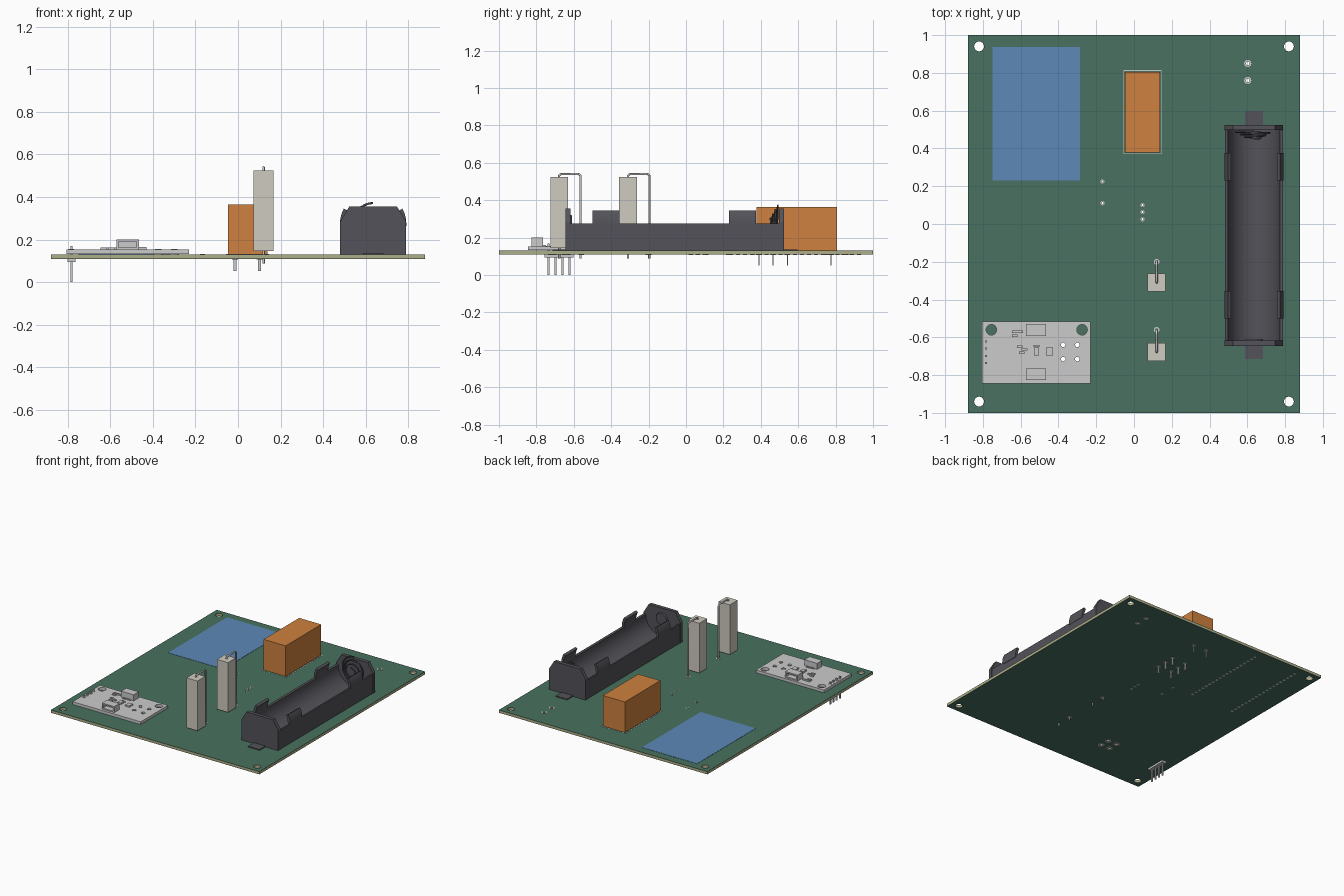
import bpy, bmesh, math
from mathutils import Matrix, Vector

if "Cube" in bpy.data.objects:
    bpy.data.objects.remove(bpy.data.objects["Cube"])


def mat(name, c):
    m = bpy.data.materials.new(name)
    m.diffuse_color = (*c, 1)
    m.use_nodes = True
    m.node_tree.nodes["Principled BSDF"].inputs["Base Color"].default_value = m.diffuse_color
    return m


GREEN = mat("solder_mask", (0.065, 0.165, 0.115))
TAN = mat("board_core", (0.42, 0.42, 0.25))
ORANGE = mat("relay_orange", (0.62, 0.22, 0.05))
BLUE = mat("keepout_blue", (0.11, 0.25, 0.48))
DARK = mat("holder_plastic", (0.085, 0.085, 0.1))
CEMENT = mat("cement", (0.62, 0.6, 0.53))


def finish(name, bm, material=None, smooth=False):
    bmesh.ops.recalc_face_normals(bm, faces=bm.faces[:])
    me = bpy.data.meshes.new(name)
    bm.to_mesh(me)
    bm.free()
    ob = bpy.data.objects.new(name, me)
    bpy.context.collection.objects.link(ob)
    if material:
        me.materials.append(material)
    if smooth:
        bpy.ops.object.select_all(action='DESELECT')
        ob.select_set(True)
        bpy.context.view_layer.objects.active = ob
        bpy.ops.object.shade_smooth_by_angle(angle=math.radians(35))
    return ob


def box(bm, x0, x1, y0, y1, z0, z1):
    m = Matrix.Translation(((x0 + x1) / 2, (y0 + y1) / 2, (z0 + z1) / 2))
    bmesh.ops.create_cube(bm, size=1, matrix=m @ Matrix.Diagonal((x1 - x0, y1 - y0, z1 - z0, 1)))


def cyl(bm, x, y, r, z0, z1, n=24):
    bmesh.ops.create_cone(bm, cap_ends=True, segments=n, radius1=r, radius2=r, depth=z1 - z0,
                          matrix=Matrix.Translation((x, y, (z0 + z1) / 2)))


def boxes(name, items, material=None):
    bm = bmesh.new()
    for b in items:
        box(bm, *b)
    return finish(name, bm, material)


def prism(bm, pts, y0, y1):
    # extrude an x-z profile along y
    f = bm.faces.new([bm.verts.new((x, y0, z)) for x, z in pts])
    g = bmesh.ops.extrude_face_region(bm, geom=[f])
    bmesh.ops.translate(bm, vec=(0, y1 - y0, 0),
                        verts=[v for v in g["geom"] if isinstance(v, bmesh.types.BMVert)])


def ring(bm, x, y, ro, ri, z0, z1, n=24):
    loops = []
    for r, z in ((ro, z0), (ro, z1), (ri, z1), (ri, z0)):
        loops.append([bm.verts.new((x + r * math.cos(2 * math.pi * i / n),
                                    y + r * math.sin(2 * math.pi * i / n), z)) for i in range(n)])
    for a in range(4):
        p, q = loops[a], loops[(a + 1) % 4]
        for i in range(n):
            bm.faces.new((p[i], p[(i + 1) % n], q[(i + 1) % n], q[i]))


def drill(obs, holes):
    bm = bmesh.new()
    for x, y, r in holes:
        cyl(bm, x, y, r, 0.05, 0.25)
    cutter = finish("drill_cutter", bm)
    cutter.hide_render = True
    for ob in obs:
        md = ob.modifiers.new("holes", 'BOOLEAN')
        md.operation, md.solver, md.object = 'DIFFERENCE', 'EXACT', cutter
        bpy.context.view_layer.objects.active = ob
        bpy.ops.object.modifier_apply(modifier=md.name)
    bpy.data.objects.remove(cutter)


def wire(name, pts, r, cyclic=False):
    cu = bpy.data.curves.new(name, 'CURVE')
    cu.dimensions, cu.bevel_depth, cu.bevel_resolution, cu.use_fill_caps = '3D', r, 2, True
    sp = cu.splines.new('POLY')
    sp.points.add(len(pts) - 1)
    for p, c in zip(sp.points, pts):
        p.co = (*c, 1)
    ob = bpy.data.objects.new(name, cu)
    bpy.context.collection.objects.link(ob)
    return ob


ZB, ZT = 0.109, 0.13

# circuit board: core with a mask layer on both faces, drilled
core = boxes("board_core", [(-0.88, 0.88, -1, 1, ZB + 0.001, ZT - 0.001)], TAN)
top = boxes("top_mask", [(-0.88, 0.88, -1, 1, ZT - 0.001, ZT)], GREEN)
bot = boxes("bottom_mask", [(-0.88, 0.88, -1, 1, ZB, ZB + 0.001)], GREEN)
corners = [(sx * 0.82, sy * 0.94, 0.026) for sx in (-1, 1) for sy in (-1, 1)]
pads = [(0.602, 0.85, 0.01), (0.602, 0.76, 0.01), (-0.167, 0.225, 0.006), (-0.167, 0.11, 0.006),
        (0.045, 0.1, 0.006), (0.045, 0.063, 0.006), (0.045, 0.025, 0.006)]
module_taps = [(x, y, 0.012) for x in (-0.375, -0.3) for y in (-0.64, -0.715)]
drill([core, top, bot], corners + pads + module_taps)

# solder pads on both faces
bm = bmesh.new()
for x, y, r in pads + module_taps + [(0.12, -0.2, 0.008), (0.12, -0.56, 0.008)]:
    for z in (ZB - 0.001, ZT):
        ring(bm, x, y, r * 1.9, r, z, z + 0.001)
for x in (-0.70, -0.335):
    for i in range(19):
        cyl(bm, x, 0.24 + i * 0.038, 0.011, ZB - 0.001, ZB, 16)
finish("solder_pads", bm)

# module keep-out area
boxes("blue_area", [(-0.75, -0.285, 0.23, 0.937, ZT + 0.0003, ZT + 0.002)], BLUE)

# relay with eight pins and printed outline
boxes("relay_body", [(-0.048, 0.138, 0.378, 0.806, ZT + 0.002, 0.365)], ORANGE)
boxes("relay_outline", [(-0.056, 0.146, 0.37, 0.374, ZT, ZT + 0.001), (-0.056, 0.146, 0.81, 0.814, ZT, ZT + 0.001),
                        (-0.056, -0.052, 0.374, 0.81, ZT, ZT + 0.001), (0.142, 0.146, 0.374, 0.81, ZT, ZT + 0.001)])
bm = bmesh.new()
for x in (-0.014, 0.101):
    for y in (0.39, 0.466, 0.542, 0.775):
        box(bm, x - 0.006, x + 0.006, y - 0.003, y + 0.003, 0.052, ZT + 0.005)
        cyl(bm, x, y, 0.015, ZB - 0.002, ZB, 16)
finish("relay_pins", bm)

# upright resistors with bent leads
for n, y in enumerate((-0.31, -0.678), 1):
    boxes(f"resistor_body_{n}", [(0.072, 0.166, y - 0.047, y + 0.047, 0.145, 0.525)], CEMENT)
    yl = y + 0.114
    wire(f"resistor_lead_{n}", [(0.12, y, 0.515), (0.12, y, 0.532), (0.12, y + 0.008, 0.54),
                                (0.12, yl - 0.008, 0.54), (0.12, yl, 0.532), (0.12, yl, 0.088)], 0.006)
    wire(f"resistor_foot_{n}", [(0.12, y, 0.15), (0.12, y, 0.088)], 0.006)

# sensor module board
mod = boxes("module_board", [(-0.805, -0.23, -0.845, -0.515, 0.133, 0.154)])
pin_y = [-0.622 - i * 0.038 for i in range(4)]
drill([mod], module_taps + [(-0.755, -0.56, 0.028), (-0.275, -0.56, 0.028)])
bm = bmesh.new()
for y in pin_y:
    ring(bm, -0.783, y, 0.013, 0.006, 0.154, 0.156)
for x, y, r in module_taps:
    ring(bm, x, y, 0.016, r, 0.154, 0.156)
finish("module_pads", bm)

# module header
boxes("header_strip", [(-0.802, -0.764, -0.757, -0.602, 0.094, ZB)])
boxes("header_pins", [(-0.788, -0.778, y - 0.005, y + 0.005, 0, 0.17) for y in pin_y])

# module sockets, one at each long edge, with contact legs
for name, s in (("rear_socket", 1), ("front_socket", -1)):
    yo = -0.678 + s * 0.148
    yi = yo - s * 0.062
    ys = sorted((yo, yi))
    sock = [(-0.572, -0.466, *ys, 0.154, 0.163), (-0.572, -0.466, *ys, 0.19, 0.2),
            (-0.572, -0.562, *ys, 0.163, 0.19), (-0.476, -0.466, *ys, 0.163, 0.19),
            (-0.562, -0.476, *sorted((yi, yi + s * 0.02)), 0.163, 0.19)]
    boxes(name, sock)
    boxes(name + "_legs", [(x - 0.004, x + 0.004, *sorted((yi, yi - s * 0.015)), 0.154, 0.16)
                           for x in (-0.546, -0.528, -0.51, -0.492)])

# module chips and passives
boxes("module_chips", [(-0.53, -0.503, -0.695, -0.655, 0.154, 0.168), (-0.465, -0.43, -0.697, -0.655, 0.154, 0.165),
                       (-0.533, -0.5, -0.65, -0.64, 0.154, 0.162)])
boxes("module_passives", [(x - 0.015, x + 0.015, y - 0.006, y + 0.006, 0.154, 0.163)
                          for x, y in ((-0.632, -0.57), (-0.602, -0.57), (-0.632, -0.592), (-0.605, -0.65),
                                       (-0.58, -0.665), (-0.595, -0.682))])

# cell holder: cradle trough, end walls and curved side clips
CX, CZ, R = 0.635, 0.272, 0.137
bm = bmesh.new()
arc = [(CX + R * math.cos(math.radians(a)), CZ + R * math.sin(math.radians(a))) for a in range(0, -181, -9)]
prism(bm, [(CX - 0.153, 0.275), (CX - 0.153, ZT), (CX + 0.153, ZT), (CX + 0.153, 0.275)] + arc, -0.63, 0.51)
finish("holder_trough", bm, DARK, True)
bm = bmesh.new()
end = [(-0.155, ZT), (0.155, ZT), (0.155, 0.285), (0.112, 0.355), (-0.112, 0.355), (-0.155, 0.285)]
for y0, y1 in ((-0.645, -0.617), (0.497, 0.525)):
    prism(bm, [(CX + x, z) for x, z in end], y0, y1)
finish("holder_end_walls", bm, DARK)
bm = bmesh.new()
for s in (-1, 1):
    for y0, y1 in ((-0.5, -0.355), (0.23, 0.375)):
        ang = [math.radians(a) for a in range(-4, 30, 4)]
        prof = [(R + 0.019, a) for a in ang] + [(R, a) for a in reversed(ang)]
        prism(bm, [(CX + s * r * math.cos(a), CZ + r * math.sin(a)) for r, a in prof], y0, y1)
finish("holder_clips", bm, DARK, True)

# holder contacts: solder tabs, conical spring, flat disc
for o in (boxes("holder_tabs", [(CX - 0.048, CX + 0.048, 0.525, 0.597, ZT, ZT + 0.007),
                                (CX - 0.048, CX + 0.048, -0.715, -0.645, ZT, ZT + 0.007)]),):
    o.data.materials.append(DARK)
turns, n = 3, 90
coil = []
for i in range(n + 1):
    t = i / n
    a, r = math.pi / 2 + 2 * math.pi * turns * t, 0.1 - 0.07 * t
    coil.append((CX + r * math.cos(a), 0.491 - 0.04 * t, CZ + r * math.sin(a)))
wire("holder_spring", coil, 0.005).data.materials.append(DARK)
bm = bmesh.new()
bmesh.ops.create_cone(bm, cap_ends=True, segments=32, radius1=0.05, radius2=0.045, depth=0.008,
                      matrix=Matrix.Translation((CX, -0.613, CZ)) @ Matrix.Rotation(-math.pi / 2, 4, 'X'))
finish("holder_contact", bm, DARK, True)
